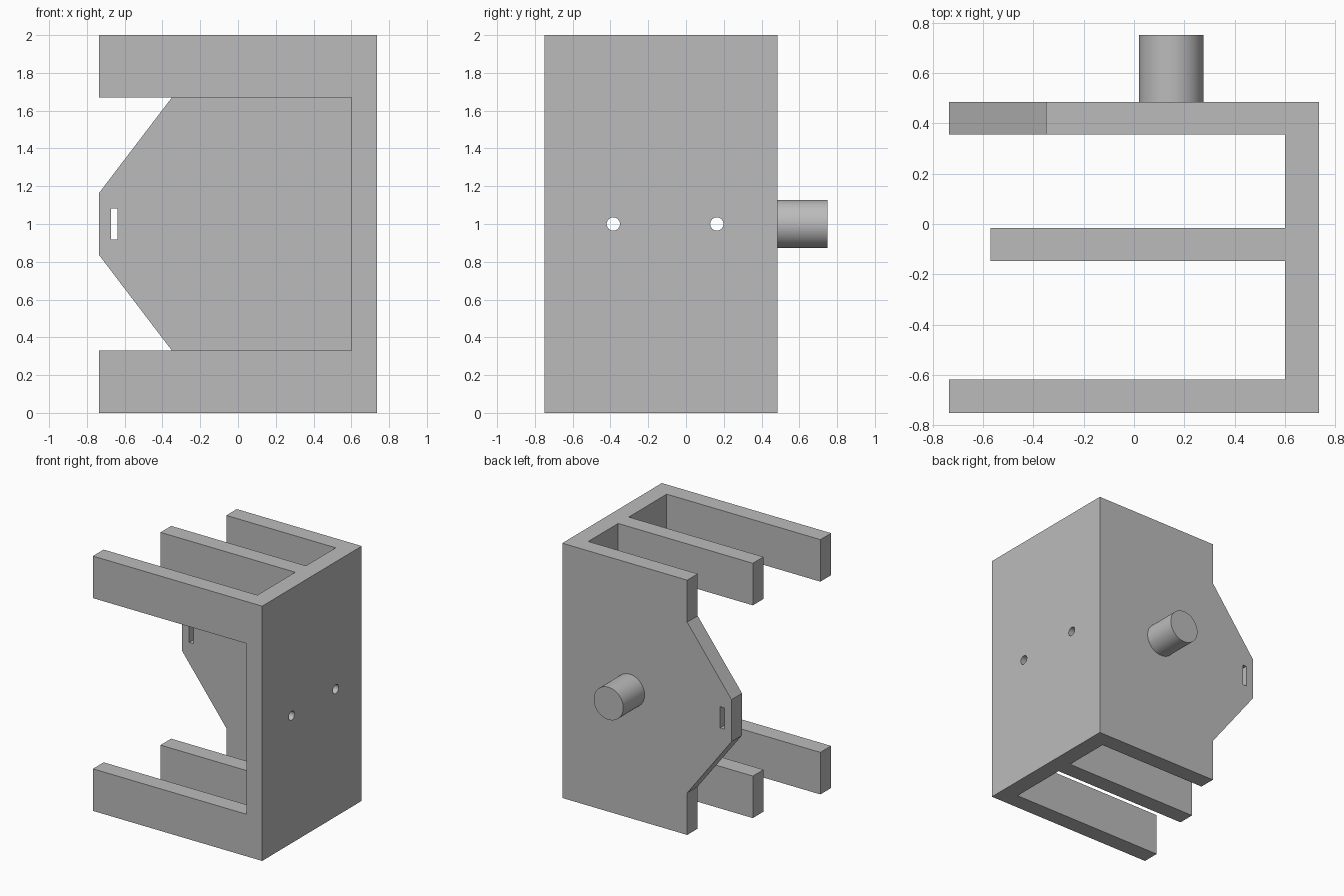
import bpy
import bmesh
from mathutils import Matrix, Vector

cube = bpy.data.objects.get("Cube")
if cube:
    bpy.data.objects.remove(cube, do_unlink=True)

grey = bpy.data.materials.new("plain grey")
grey.use_nodes = True
grey.diffuse_color = (0.5, 0.5, 0.5, 1)
grey.node_tree.nodes["Principled BSDF"].inputs["Base Color"].default_value = (0.5, 0.5, 0.5, 1)


def finish(name, bm):
    bmesh.ops.recalc_face_normals(bm, faces=bm.faces)
    mesh = bpy.data.meshes.new(name)
    bm.to_mesh(mesh)
    bm.free()
    mesh.materials.append(grey)
    obj = bpy.data.objects.new(name, mesh)
    bpy.context.collection.objects.link(obj)
    return obj


def prism(name, points, sweep):
    """Sweep a flat outline along a vector."""
    bm = bmesh.new()
    face = bm.faces.new([bm.verts.new(p) for p in points])
    swept = bmesh.ops.extrude_face_region(bm, geom=[face], use_keep_orig=True)
    moved = [v for v in swept["geom"] if isinstance(v, bmesh.types.BMVert)]
    bmesh.ops.translate(bm, verts=moved, vec=sweep)
    return finish(name, bm)


def box(name, x0, x1, y0, y1, z0, z1):
    outline = [(x0, y0, z0), (x1, y0, z0), (x1, y1, z0), (x0, y1, z0)]
    return prism(name, outline, (0, 0, z1 - z0))


def cylinder(name, centre, axis, radius, length, sides):
    bm = bmesh.new()
    turn = Vector((0, 0, 1)).rotation_difference(Vector(axis)).to_matrix().to_4x4()
    bmesh.ops.create_cone(bm, cap_ends=True, segments=sides, radius1=radius,
                          radius2=radius, depth=length,
                          matrix=Matrix.Translation(centre) @ turn)
    return finish(name, bm)


def cut(target, cutter):
    cutter.hide_render = True
    mod = target.modifiers.new("cut", "BOOLEAN")
    mod.operation = "DIFFERENCE"
    mod.solver = "EXACT"
    mod.object = cutter
    bpy.context.view_layer.objects.active = target
    bpy.ops.object.modifier_apply(modifier=mod.name)
    bpy.data.objects.remove(cutter, do_unlink=True)


def smooth(obj):
    bpy.ops.object.select_all(action="DESELECT")
    obj.select_set(True)
    bpy.context.view_layer.objects.active = obj
    bpy.ops.object.shade_smooth_by_angle()


# Bracket body: side wall with three plates, as a plan outline swept upward
WALL, SIDE = 0.6, 0.735
FRONT, BACK = -0.75, 0.485
plan = [(SIDE, FRONT), (SIDE, BACK), (-0.9, BACK), (-0.9, 0.355), (WALL, 0.355),
        (WALL, -0.015), (-0.57, -0.015), (-0.57, -0.147), (WALL, -0.147),
        (WALL, -0.617), (-SIDE, -0.617), (-SIDE, FRONT)]
body = prism("bracket_body", [(x, y, 0) for x, y in plan], (0, 0, 2))

# Window that splits the front and middle plates into upper and lower arms
cut(body, box("window_cutter", -1, WALL, -1, 0.2, 0.33, 1.67))

# Tapered edge of the back plate
edge = [(-2, -1), (-0.35, -1), (-0.35, 0.33), (-SIDE, 0.835),
        (-SIDE, 1.165), (-0.35, 1.67), (-0.35, 3), (-2, 3)]
cut(body, prism("taper_cutter", [(x, 0.2, z) for x, z in edge], (0, 0.6, 0)))

# Strap slot in the back plate
cut(body, box("slot_cutter", -0.672, -0.637, 0.2, 0.6, 0.917, 1.083))

# Two screw holes through the side wall
for y in (-0.385, 0.163):
    cut(body, cylinder("hole_cutter", (0.67, y, 1), (1, 0, 0), 0.035, 0.4, 32))
smooth(body)

# Round peg on the back
peg = cylinder("back_peg", (0.148, 0.6175, 1), (0, 1, 0), 0.128, 0.265, 64)
smooth(peg)
